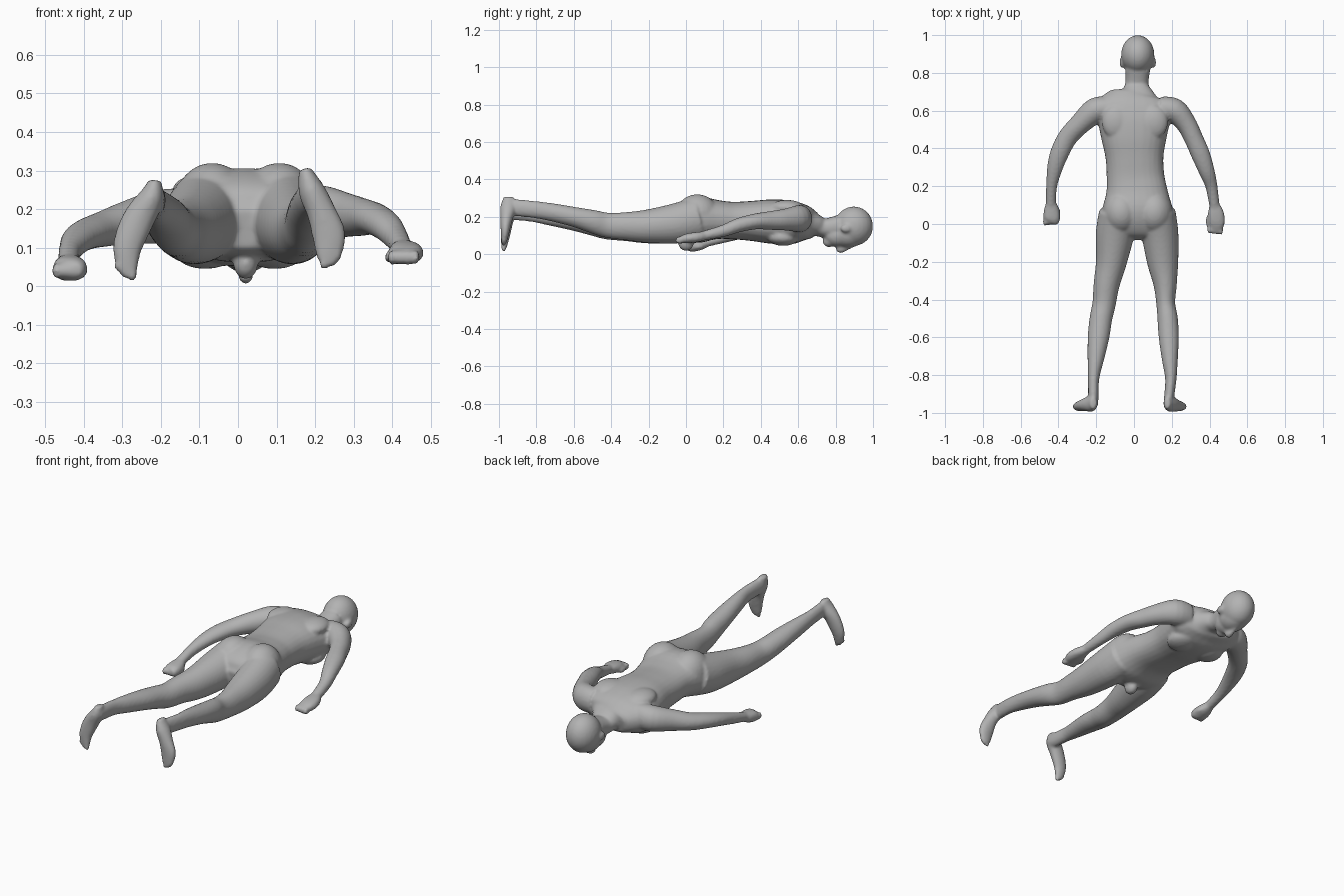
import bpy, bmesh, math
from mathutils import Vector, Matrix

skin = bpy.data.materials.new("grey_skin")
skin.diffuse_color = (0.45, 0.45, 0.45, 1)
bm = bmesh.new()
CX = 0.02  # middle line of head and hips


def spline(p0, p1, p2, p3, t):
    return [0.5 * (2 * b + (c - a) * t + (2 * a - 5 * b + 4 * c - d) * t * t
                   + (3 * b - a - 3 * c + d) * t ** 3) for a, b, c, d in zip(p0, p1, p2, p3)]


def loft(stations, up=(0, 0, 1), power=2.0, sides=28, steps=4):
    """Closed tube through (x, y, z, half width, half depth) stations."""
    n = len(stations)
    pts = []
    for i in range(n - 1):
        quad = [stations[min(max(k, 0), n - 1)] for k in range(i - 1, i + 3)]
        pts += [spline(*quad, s / steps) for s in range(steps)]
    pts.append(stations[-1])
    rings = []
    for i, p in enumerate(pts):
        tangent = Vector(pts[min(i + 1, len(pts) - 1)][:3]) - Vector(pts[max(i - 1, 0)][:3])
        side = tangent.cross(Vector(up)).normalized()
        depth = side.cross(tangent).normalized()
        ring = []
        for k in range(sides):
            c, s = math.cos(2 * math.pi * k / sides), math.sin(2 * math.pi * k / sides)
            u = math.copysign(abs(c) ** (2 / power), c) * p[3]
            v = math.copysign(abs(s) ** (2 / power), s) * p[4]
            ring.append(bm.verts.new(Vector(p[:3]) + side * u + depth * v))
        rings.append(ring)
    for a, b in zip(rings, rings[1:]):
        for k in range(sides):
            j = (k + 1) % sides
            bm.faces.new((a[k], a[j], b[j], b[k]))
    bm.faces.new(rings[0][::-1])
    bm.faces.new(rings[-1])


def ball(center, radii):
    m = Matrix.Translation(center) @ Matrix.Diagonal((*radii, 1))
    bmesh.ops.create_uvsphere(bm, u_segments=24, v_segments=16, radius=1, matrix=m)


# neck, chest, waist and hips
loft([(.02, .82, .15, .066, .06), (.015, .74, .14, .062, .05), (.015, .70, .152, .09, .058),
      (.01, .67, .158, .16, .078), (.005, .62, .167, .205, .102), (0, .55, .17, .193, .118),
      (0, .45, .175, .172, .118), (.003, .35, .178, .153, .107), (.008, .25, .18, .153, .1),
      (.015, .17, .185, .163, .104), (.018, .08, .185, .187, .122), (.02, 0, .17, .2, .11),
      (.02, -.05, .155, .17, .08), (.02, -.08, .15, .13, .05)], power=2.3)

# legs
loft([(-.085, .06, .19, .1, .11), (-.1, -.05, .165, .102, .105), (-.12, -.2, .147, .082, .09),
      (-.145, -.32, .145, .069, .075), (-.158, -.42, .145, .062, .066), (-.175, -.5, .16, .06, .06),
      (-.188, -.6, .18, .057, .054), (-.203, -.72, .2, .043, .048), (-.214, -.82, .215, .03, .042),
      (-.215, -.92, .225, .027, .042), (-.215, -.96, .23, .024, .036)])
loft([(.12, .06, .19, .1, .115), (.137, -.05, .165, .098, .108), (.152, -.2, .15, .083, .09),
      (.165, -.32, .15, .062, .075), (.168, -.42, .155, .05, .067), (.178, -.5, .175, .054, .062),
      (.184, -.6, .2, .053, .053), (.19, -.72, .225, .042, .048), (.195, -.82, .24, .03, .045),
      (.185, -.92, .25, .026, .045), (.18, -.96, .255, .022, .038)])

# feet hanging down with the soles to the front
loft([(-.215, -.948, .275, .016, .028), (-.225, -.95, .23, .033, .043), (-.26, -.958, .17, .042, .033),
      (-.287, -.966, .1, .038, .025), (-.285, -.972, .045, .026, .016), (-.28, -.975, .025, .015, .01)],
     up=(0, 1, 0))
loft([(.173, -.948, .305, .016, .028), (.19, -.95, .25, .034, .043), (.217, -.96, .19, .038, .033),
      (.236, -.966, .13, .044, .025), (.234, -.972, .075, .032, .016), (.23, -.975, .055, .018, .01)],
     up=(0, 1, 0))
# toes
for x, z, sx in ((-.273, .03, -1), (.222, .06, 1)):
    ball((x, -.975, z), (.011, .012, .02))
    for i in range(1, 4):
        ball((x + sx * .0135 * i, -.975, z + .008 * i), (.008, .01, .015))

# arms
loft([(-.13, .615, .185, .06, .07), (-.205, .6, .18, .068, .07), (-.285, .53, .165, .056, .057),
      (-.35, .46, .148, .052, .046), (-.392, .38, .135, .05, .04), (-.418, .3, .118, .042, .035),
      (-.436, .2, .09, .029, .03), (-.44, .1, .062, .027, .025)])
loft([(.14, .615, .19, .06, .07), (.215, .6, .19, .065, .072), (.277, .53, .185, .054, .058),
      (.317, .45, .18, .05, .05), (.352, .37, .175, .05, .042), (.385, .28, .155, .042, .038),
      (.41, .2, .125, .032, .032), (.427, .09, .098, .027, .025)])

# fists
loft([(-.44, .12, .066, .024, .022), (-.437, .075, .052, .04, .03), (-.436, .03, .044, .045, .031),
      (-.442, .008, .04, .036, .022)], power=2.4)
loft([(.425, .11, .1, .024, .022), (.433, .06, .092, .042, .027), (.437, .01, .085, .044, .026),
      (.433, -.025, .078, .034, .02)], power=2.4)
# knuckles and thumbs
for x, y, z, s in ((-.44, .012, .04, -1), (.43, -.03, .075, 1)):
    for i in range(4):
        ball((x + .02 * (i - 1.5), y - .002 * i * s, z), (.012, .022, .02))
    ball((x - s * .038, y + .045, z), (.012, .035, .014))

# skull, face, jaw, chin and nose
ball((CX, .897, .15), (.088, .103, .105))
ball((CX, .865, .11), (.074, .098, .075))
ball((CX, .81, .1), (.062, .075, .062))
ball((CX, .765, .068), (.032, .034, .03))
loft([(CX, .90, .052, .008, .01), (CX, .86, .036, .012, .016), (CX, .825, .026, .02, .02),
      (CX, .808, .034, .017, .012)])

# ears, glutes, chest and shoulder blades on both sides
for s in (-1, 1):
    ball((CX + s * .083, .855, .138), (.014, .03, .022))
    ball((CX + s * .087, .06, .212), (.098, .115, .108))
    ball((.005 + s * .09, .52, .09), (.08, .085, .045))
    ball((.005 + s * .1, .54, .25), (.075, .09, .04))
# groin
ball((CX, .0, .06), (.032, .042, .042))

mesh = bpy.data.meshes.new("body")
bmesh.ops.recalc_face_normals(bm, faces=bm.faces)
bm.to_mesh(mesh)
bm.free()
mesh.materials.append(skin)
body = bpy.data.objects.new("body", mesh)
bpy.context.collection.objects.link(body)

# fuse the parts into one skin and soften the joins
remesh = body.modifiers.new("fuse", 'REMESH')
remesh.mode = 'VOXEL'
remesh.voxel_size = 0.008
remesh.use_smooth_shade = True
soft = body.modifiers.new("soften", 'SMOOTH')
soft.factor = 0.5
soft.iterations = 5
